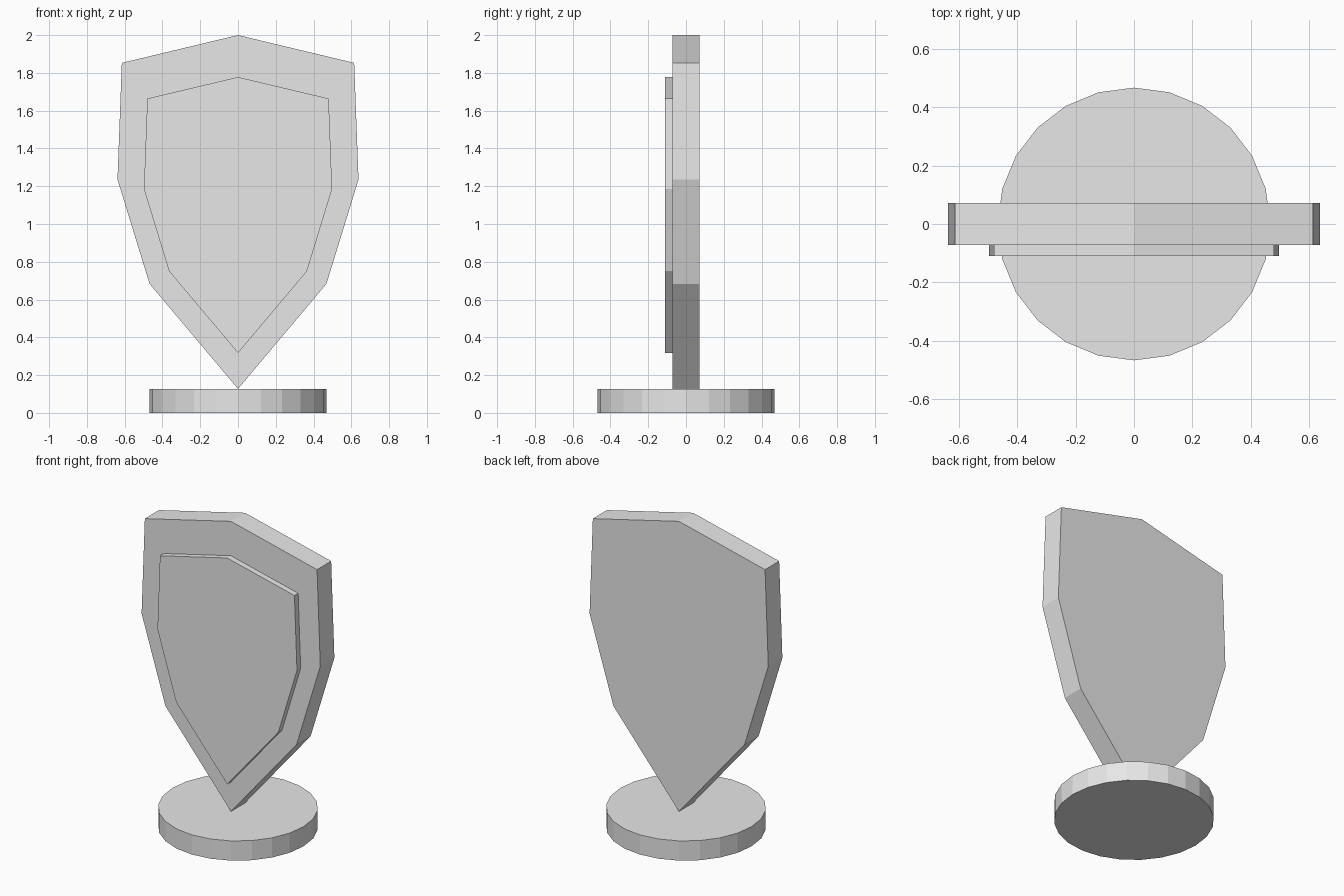
import bpy, bmesh

if "Cube" in bpy.data.objects:
    bpy.data.objects.remove(bpy.data.objects["Cube"])

grey = bpy.data.materials.new("light_grey")
grey.diffuse_color = (0.8, 0.8, 0.8, 1)
grey.use_nodes = True
grey.node_tree.nodes["Principled BSDF"].inputs["Base Color"].default_value = grey.diffuse_color


def add_object(name, bm):
    bmesh.ops.recalc_face_normals(bm, faces=bm.faces)
    mesh = bpy.data.meshes.new(name)
    bm.to_mesh(mesh)
    bm.free()
    mesh.materials.append(grey)
    obj = bpy.data.objects.new(name, mesh)
    bpy.context.collection.objects.link(obj)
    return obj


def plate(name, half, y_front, y_back):
    """Symmetric outline, given as its right half from top to bottom, extruded along y."""
    outline = half + [(-x, z) for x, z in half[-2:0:-1]]
    bm = bmesh.new()
    face = bm.faces.new([bm.verts.new((x, y_front, z)) for x, z in outline])
    out = bmesh.ops.extrude_face_region(bm, geom=[face], use_keep_orig=True)
    moved = [v for v in out["geom"] if isinstance(v, bmesh.types.BMVert)]
    bmesh.ops.translate(bm, verts=moved, vec=(0, y_back - y_front, 0))
    return add_object(name, bm)


# Shield body standing on its point
plate("shield_body",
      [(0, 2.0), (0.615, 1.853), (0.638, 1.235), (0.468, 0.683), (0, 0.127)],
      -0.072, 0.072)

# Raised panel on the front
plate("front_panel",
      [(0, 1.778), (0.48, 1.664), (0.498, 1.185), (0.365, 0.75), (0, 0.317)],
      -0.11, -0.07)

# Round base
bm = bmesh.new()
bmesh.ops.create_cone(bm, cap_ends=True, segments=24,
                      radius1=0.468, radius2=0.468, depth=0.127)
bmesh.ops.translate(bm, verts=bm.verts, vec=(0, 0, 0.0635))
add_object("round_base", bm)
